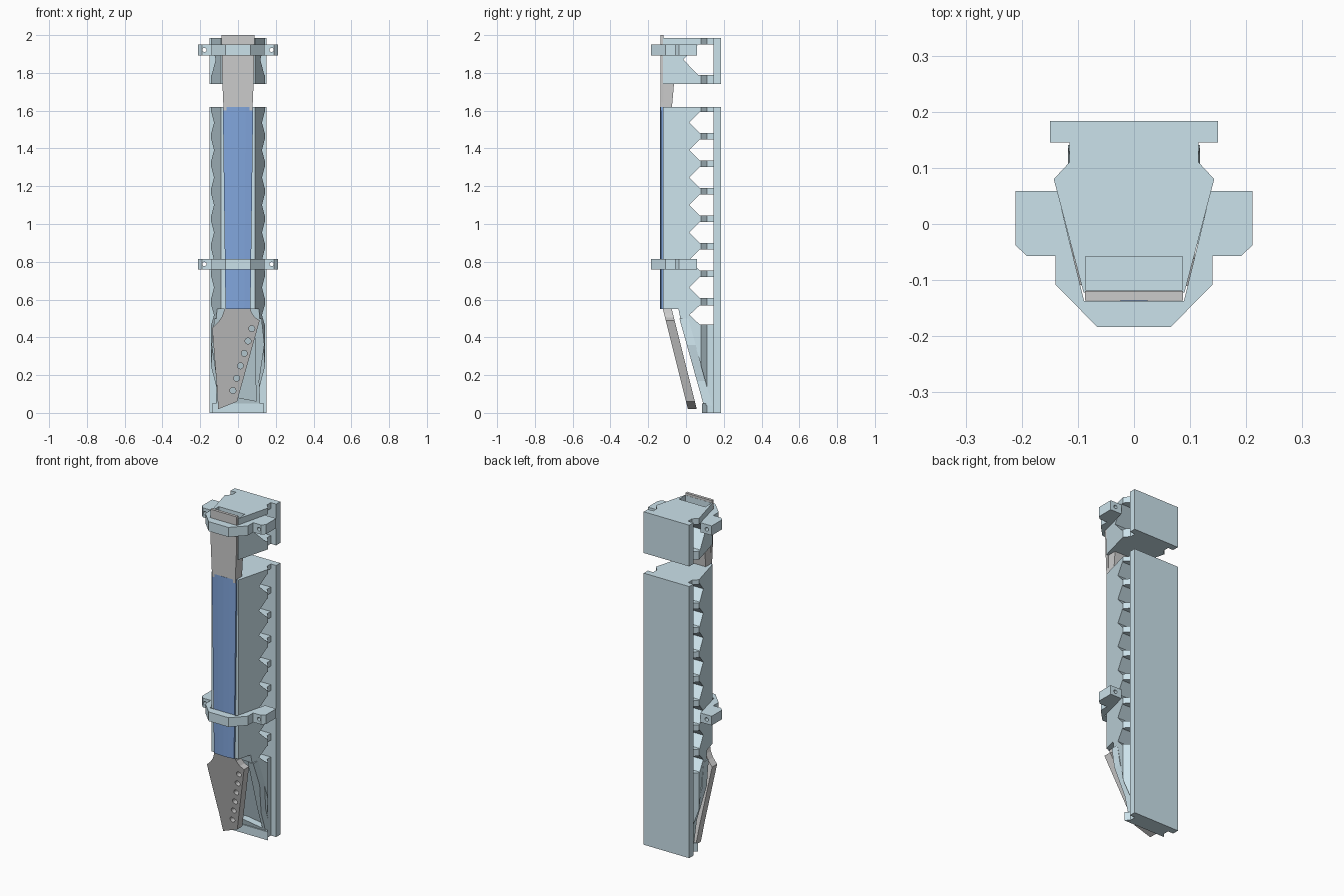
import bpy, bmesh, math

if "Cube" in bpy.data.objects:
    bpy.data.objects.remove(bpy.data.objects["Cube"])


def material(name, col):
    m = bpy.data.materials.new(name)
    m.diffuse_color = (*col, 1)
    m.use_nodes = True
    m.node_tree.nodes["Principled BSDF"].inputs["Base Color"].default_value = m.diffuse_color
    return m


PALE = material("pale_blue", (0.60, 0.76, 0.83))
BLUE = material("deep_blue", (0.22, 0.38, 0.72))


def solid(name, pts, a, b, place, mat=None):
    """Closed prism: 2D outline pts swept from a to b, mapped to 3D by place(u, v, t)."""
    bm = bmesh.new()
    lo = [bm.verts.new(place(u, v, a)) for u, v in pts]
    hi = [bm.verts.new(place(u, v, b)) for u, v in pts]
    bm.faces.new(lo)
    bm.faces.new(hi)
    n = len(pts)
    for i in range(n):
        bm.faces.new((lo[i], lo[(i + 1) % n], hi[(i + 1) % n], hi[i]))
    bmesh.ops.recalc_face_normals(bm, faces=bm.faces)
    me = bpy.data.meshes.new(name)
    bm.to_mesh(me)
    bm.free()
    ob = bpy.data.objects.new(name, me)
    bpy.context.collection.objects.link(ob)
    if mat:
        me.materials.append(mat)
    return ob


def plan(x, y, t): return (x, y, t)       # outline seen from above
def side(y, z, t): return (t, y, z)       # outline seen from the right
def front(x, z, t): return (x, t, z)      # outline seen from the front


def sloped(k):
    return lambda x, z, t: (x, t - k * z, z)


def mirrored(half):
    return half + [(-x, y) for x, y in reversed(half)]


def circle(x, z, r, n=14):
    return [(x + r * math.cos(2 * math.pi * i / n), z + r * math.sin(2 * math.pi * i / n))
            for i in range(n)]


def cut(ob, cutters):
    for c in cutters:
        c.hide_render = True
        m = ob.modifiers.new("cut", 'BOOLEAN')
        m.operation, m.solver, m.object = 'DIFFERENCE', 'EXACT', c
    bpy.context.view_layer.update()
    dg = bpy.context.evaluated_depsgraph_get()
    me = bpy.data.meshes.new_from_object(ob.evaluated_get(dg))
    ob.modifiers.clear()
    ob.data = me
    for c in cutters:
        bpy.data.objects.remove(c)


def window(zc, h, tip, shoulder):
    """Pointed slot right through the body from side to side."""
    p = [(tip, zc), (shoulder, zc - h), (0.145, zc - h), (0.145, zc + h), (shoulder, zc + h)]
    return solid("window_cutter", p, -0.3, 0.3, side)


# Housing cross-section: tapered front, neck and rear plate
BODY = mirrored([(0.15, 0.184), (0.15, 0.145), (0.115, 0.145), (0.115, 0.11),
                 (0.143, 0.08), (0.09, -0.122)])
windows = [1.537 - 0.1455 * i for i in range(8)]

# Main housing with its row of side windows
main = solid("main_housing", BODY, 0.585, 1.62, plan, PALE)
cut(main, [window(z, 0.055, 0.018, 0.072) for z in windows[:7]])

# Lower housing, cut back to a sloping throat
lower = solid("lower_housing", BODY, 0, 0.585, plan, PALE)
throat = [(-0.3, 0.55), (-0.04, 0.55), (-0.03, 0.50), (0.01, 0.50), (0.135, 0.05),
          (0.085, 0.05), (0.085, -0.1), (-0.3, -0.1)]
cut(lower, [window(windows[7], 0.05, 0.018, 0.072),
            solid("throat_cutter", throat, -0.3, 0.3, side)])

# Upper cap block with one large window and a slot in its top
cap = solid("cap_block", BODY, 1.74, 1.986, plan, PALE)
slot = [(-0.086, -0.118), (0.086, -0.118), (0.086, -0.058), (-0.086, -0.058)]
cut(cap, [window(1.87, 0.08, -0.015, 0.065),
          solid("slot_cutter", slot, 1.945, 2.1, plan)])

# Rear jaw frame around the throat: two sloping rims and a bottom ledge
K = 0.28
rim_right = [(0.09, 0.50), (0.125, 0.50), (0.14, 0.36), (0.112, 0.17),
             (0.118, 0.04), (0.10, 0.045), (0.092, 0.18)]
solid("jaw_rim_right", rim_right, 0.105, 0.152, sloped(K), PALE)
solid("jaw_rim_left", [(-x, z) for x, z in rim_right], 0.105, 0.152, sloped(K), PALE)
solid("jaw_ledge", [(-0.11, 0.045), (0.11, 0.04), (0.11, 0.06), (-0.02, 0.085), (-0.11, 0.085)],
      0.105, 0.152, sloped(K), PALE)

# Front blade: sloping plate with a diagonal row of holes
blade_outline = [(-0.07, 0.55), (-0.085, 0.51), (-0.105, 0.48), (-0.137, 0.45), (-0.129, 0.35),
                 (-0.121, 0.25), (-0.111, 0.13), (-0.105, 0.02), (-0.005, 0.06),
                 (0.115, 0.49), (0.09, 0.505), (0.072, 0.53), (0.067, 0.55)]
blade = solid("front_blade", blade_outline, 0.015, 0.062, sloped(0.25))
holes = []
for i in range(6):
    f = i / 5
    holes.append(solid("hole_cutter", circle(-0.027 + 0.10 * f, 0.118 + 0.328 * f, 0.016),
                       -0.1, 0.2, sloped(0.25)))
cut(blade, holes)

# Grey shank: thick tapered core between housings, slim strip up to the top
shank = [(-0.134, 1.60), (-0.134, 1.76), (-0.062, 1.76), (-0.076, 1.60)]
core = solid("shank_core", shank, -0.078, 0.078, side)
strip = solid("shank_strip", [(-0.087, 2.0), (0.087, 2.0), (0.085, 1.80), (0.077, 1.62),
                              (-0.077, 1.62), (-0.085, 1.80)], -0.136, -0.119, front)

# Blue front panel, slightly bowed and narrowing downwards


def bowed(u, v, t):
    return (u * (0.066 + 0.014 * (t - 0.55) / 1.07), v, t)


solid("front_panel", [(-1, -0.115), (-1, -0.132), (-0.5, -0.136), (0, -0.138),
                      (0.5, -0.136), (1, -0.132), (1, -0.115)], 0.55, 1.62, bowed, BLUE)

# Clamps wrapped round the front, with bolt holes in their ears
CLAMP = mirrored([(0.137, 0.059), (0.211, 0.059), (0.211, -0.038), (0.191, -0.057),
                  (0.14, -0.057), (0.14, -0.108), (0.065, -0.184)])
inner = [(-x, y) for x, y in [(0.089, -0.137), (-0.089, -0.137)]]
for name, z0, z1 in (("lower_clamp", 0.76, 0.815), ("upper_clamp", 1.893, 1.95)):
    # outer half outlines run right to left; close along the inside of the body
    clamp = solid(name, CLAMP + inner, z0, z1, plan, PALE)
    cut(clamp, [solid("bolt_cutter", circle(s * 0.178, (z0 + z1) / 2, 0.011), -0.3, 0.3, front)
                for s in (-1, 1)])
